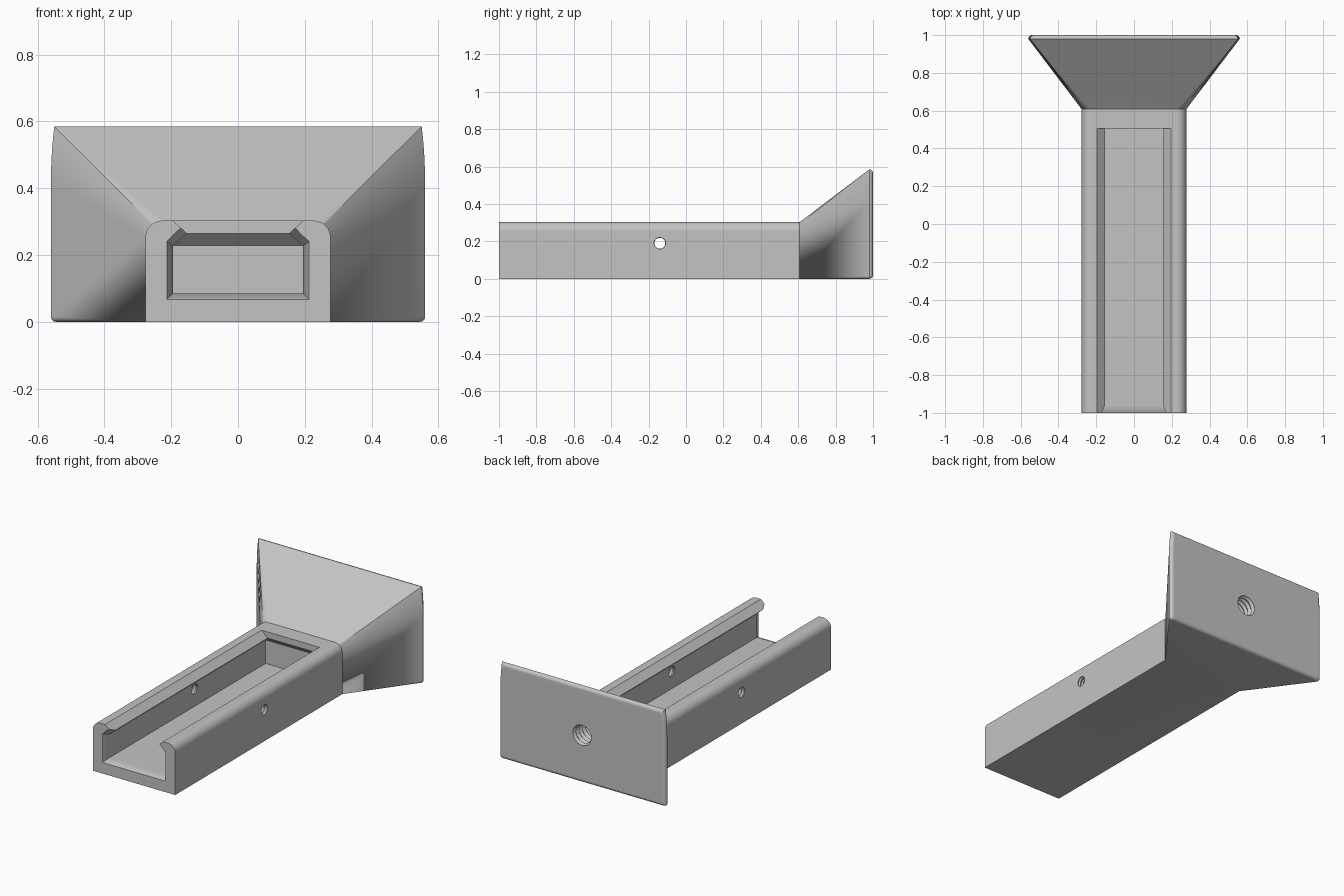
import bpy, bmesh
from math import sin, cos, pi, radians

old = bpy.data.objects.get("Cube")
if old:
    bpy.data.objects.remove(old, do_unlink=True)

grey = bpy.data.materials.new("matte grey")
grey.use_nodes = True
COLOUR = (0.55, 0.55, 0.55, 1)
grey.diffuse_color = COLOUR
grey.node_tree.nodes["Principled BSDF"].inputs["Base Color"].default_value = COLOUR


def loft(name, rings):
    """Skin a stack of mirror-symmetric rings and close both ends with strips."""
    bm = bmesh.new()
    rows = [[bm.verts.new(p) for p in ring] for ring in rings]
    n = len(rows[0])
    for a, b in zip(rows, rows[1:]):
        for i in range(n):
            j = (i + 1) % n
            bm.faces.new((a[i], a[j], b[j], b[i]))
    for row in (rows[0], rows[-1]):
        for i in range(n // 2 - 1):
            bm.faces.new((row[i], row[i + 1], row[n - 2 - i], row[n - 1 - i]))
    bmesh.ops.remove_doubles(bm, verts=bm.verts, dist=1e-5)
    bmesh.ops.recalc_face_normals(bm, faces=bm.faces)
    mesh = bpy.data.meshes.new(name)
    bm.to_mesh(mesh)
    bm.free()
    mesh.materials.append(grey)
    obj = bpy.data.objects.new(name, mesh)
    bpy.context.collection.objects.link(obj)
    return obj


def mirrored(half):
    return half + [(-x, y, z) for x, y, z in reversed(half)]


def arc(cx, cz, r, start, steps):
    angles = [start + pi / 2 * i / steps for i in range(steps + 1)]
    return [(cx + r * cos(a), cz + r * sin(a)) for a in angles]


# Outer body: rounded rail that flares into a wide end plate
ARC = 10
RAIL_W, RAIL_H, RAIL_R = 0.277, 0.303, 0.05
END_W, END_H, END_R = 0.56, 0.585, 0.02


def rail_ring(y):
    half = arc(RAIL_W, 0, 0, 0, 4)
    half += arc(RAIL_W - RAIL_R, RAIL_H - RAIL_R, RAIL_R, 0, ARC)
    return mirrored([(x, y, z) for x, z in half])


def end_ring(y, inset):
    half = arc(END_W - 0.015, 0.015, 0.015, -pi / 2, 4)
    for i in range(ARC + 1):
        t = min(1, i / (ARC * 0.6))
        half.append((END_W - 0.01 * t * t, 0.42 + (END_H - 0.42) * t))
    sx, sz = 1 - inset / END_W, 1 - 2 * inset / END_H
    return mirrored([(x * sx, y, inset + z * sz) for x, z in half])


rings = [rail_ring(-1), rail_ring(0.608)]
for i in range(6):
    a = pi / 2 * i / 5
    rings.append(end_ring(1 - END_R + END_R * sin(a), END_R * (1 - cos(a))))
body = loft("flared_rail_body", rings)


# Undercut channel with a widened mouth and an overhanging closed end
def channel_ring(y, grow, back=0):
    g = grow * 0.018
    half = [(0.195 + g, 0.085 - g), (0.195 + g, 0.228 + g * 0.7),
            (0.153 + g, 0.265 + g * 0.9), (0.225, 0.33)]
    return mirrored([(x, y + (back if i < 2 else 0), z)
                     for i, (x, z) in enumerate(half)])


cutters = [loft("channel_cutter", [channel_ring(-1.04, 2), channel_ring(-0.96, 0),
                                   channel_ring(0.505, 0, 0.04)])]


# Threaded holes: ridged cylinders along the depth or across the rail
def thread_cutter(name, inner, outer, length, pitch, place):
    count = int(length / pitch * 2)
    rows = []
    for k in range(count + 1):
        r = outer if k % 2 else inner
        angles = [radians(-90 + (i + 0.5) * 15) for i in range(24)]
        rows.append([place(r * cos(a), k * pitch / 2, r * sin(a)) for a in angles])
    return loft(name, rows)


cutters.append(thread_cutter("mount_hole_cutter", 0.054, 0.066, 0.27, 0.03,
                             lambda u, d, v: (u, 1.01 - d, 0.29 + v)))
cutters.append(thread_cutter("cross_hole_cutter", 0.029, 0.034, 0.6, 0.02,
                             lambda u, d, v: (d - 0.3, u - 0.14, 0.19 + v)))

bpy.context.view_layer.objects.active = body
for cutter in cutters:
    cutter.hide_render = True
    mod = body.modifiers.new(cutter.name, "BOOLEAN")
    mod.operation = "DIFFERENCE"
    mod.solver = "EXACT"
    mod.object = cutter
    bpy.ops.object.modifier_apply(modifier=mod.name)
for cutter in cutters:
    bpy.data.objects.remove(cutter, do_unlink=True)

# Smooth fillets with crisp edges
bpy.ops.object.select_all(action="DESELECT")
body.select_set(True)
bpy.ops.object.shade_smooth_by_angle(angle=radians(28))
weighted = body.modifiers.new("flat sides", "WEIGHTED_NORMAL")
weighted.keep_sharp = True
